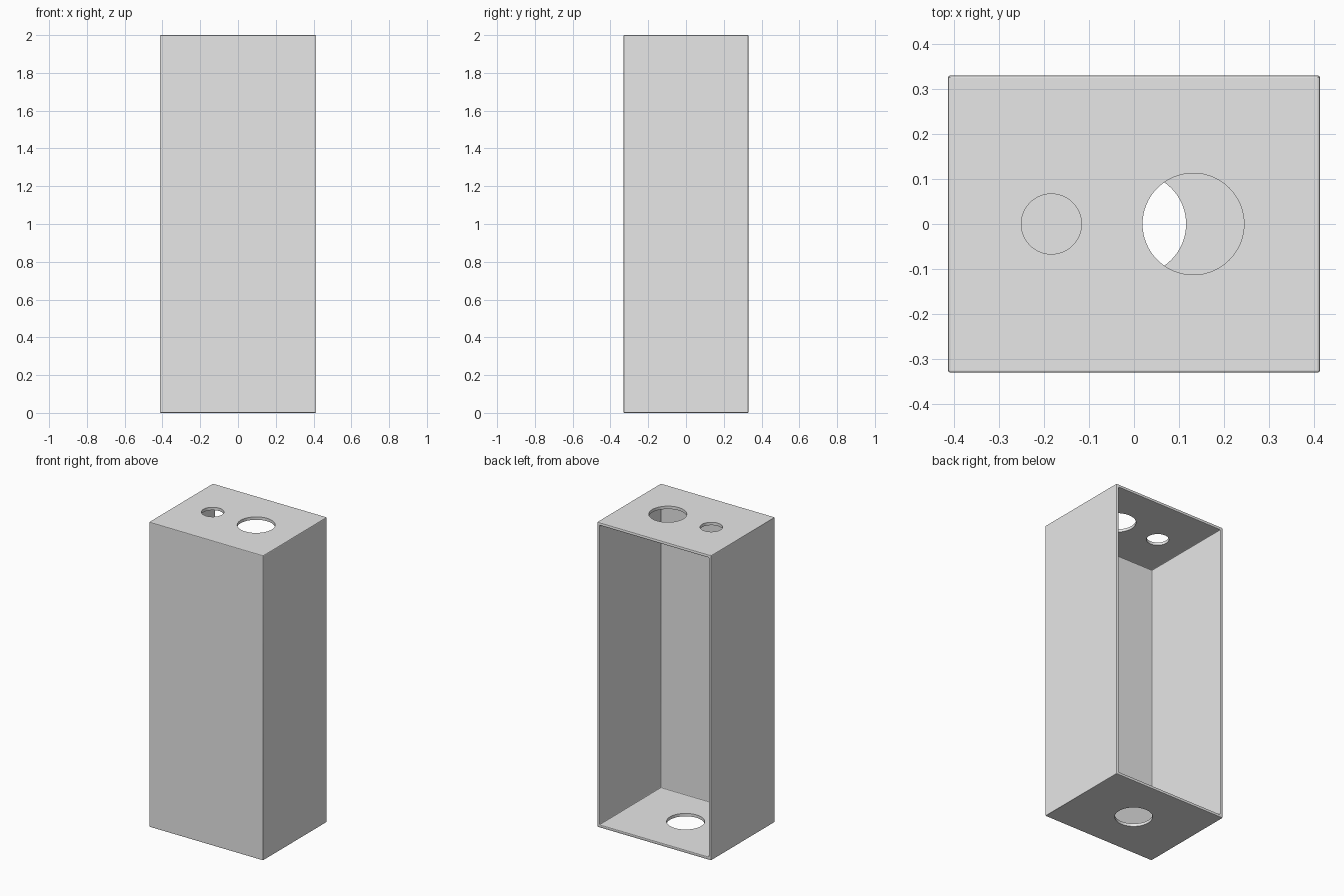
import bpy
import bmesh
from mathutils import Matrix, Vector

if "Cube" in bpy.data.objects:
    bpy.data.objects.remove(bpy.data.objects["Cube"], do_unlink=True)

WIDTH, DEPTH, HEIGHT = 0.828, 0.662, 2.0
WALL, CHAMFER = 0.027, 0.005

grey = bpy.data.materials.new("light_grey")
grey.use_nodes = True
colour = (0.8, 0.8, 0.8, 1)
grey.diffuse_color = colour
grey.node_tree.nodes["Principled BSDF"].inputs["Base Color"].default_value = colour


def make_object(name, bm):
    mesh = bpy.data.meshes.new(name)
    bm.to_mesh(mesh)
    bm.free()
    obj = bpy.data.objects.new(name, mesh)
    bpy.context.collection.objects.link(obj)
    mesh.materials.append(grey)
    return obj


# Case: a box hollowed out from its back face, with softened edges
bm = bmesh.new()
bmesh.ops.create_cube(bm, size=1, matrix=Matrix.Translation((0, 0, HEIGHT / 2))
                      @ Matrix.Diagonal((WIDTH, DEPTH, HEIGHT, 1)))
back = max(bm.faces, key=lambda f: f.normal.y)
bmesh.ops.inset_region(bm, faces=[back], thickness=WALL)
cavity = bmesh.ops.extrude_discrete_faces(bm, faces=[back])["faces"][0]
bmesh.ops.translate(bm, verts=cavity.verts, vec=Vector((0, WALL - DEPTH, 0)))
bmesh.ops.bevel(bm, geom=bm.edges[:], offset=CHAMFER, segments=2, profile=0.5,
                affect="EDGES")
bmesh.ops.recalc_face_normals(bm, faces=bm.faces[:])
case = make_object("case", bm)


# Round holes through the top and bottom walls
def drill(name, x, z, radius):
    bm = bmesh.new()
    bmesh.ops.create_cone(bm, cap_ends=True, segments=64, radius1=radius,
                          radius2=radius, depth=WALL * 4,
                          matrix=Matrix.Translation((x, 0, z)))
    cutter = make_object(name, bm)
    cutter.hide_render = True
    cut = case.modifiers.new(name, "BOOLEAN")
    cut.operation = "DIFFERENCE"
    cut.solver = "EXACT"
    cut.object = cutter
    bpy.context.view_layer.objects.active = case
    bpy.ops.object.modifier_apply(modifier=name)
    bpy.data.objects.remove(cutter, do_unlink=True)


drill("top_large_hole", 0.132, HEIGHT, 0.113)
drill("top_small_hole", -0.184, HEIGHT, 0.067)
drill("bottom_hole", 0.003, 0, 0.113)

# Smooth hole walls, crisp case edges
bpy.ops.object.select_all(action="DESELECT")
case.select_set(True)
bpy.context.view_layer.objects.active = case
bpy.ops.object.shade_smooth_by_angle(angle=0.35)
